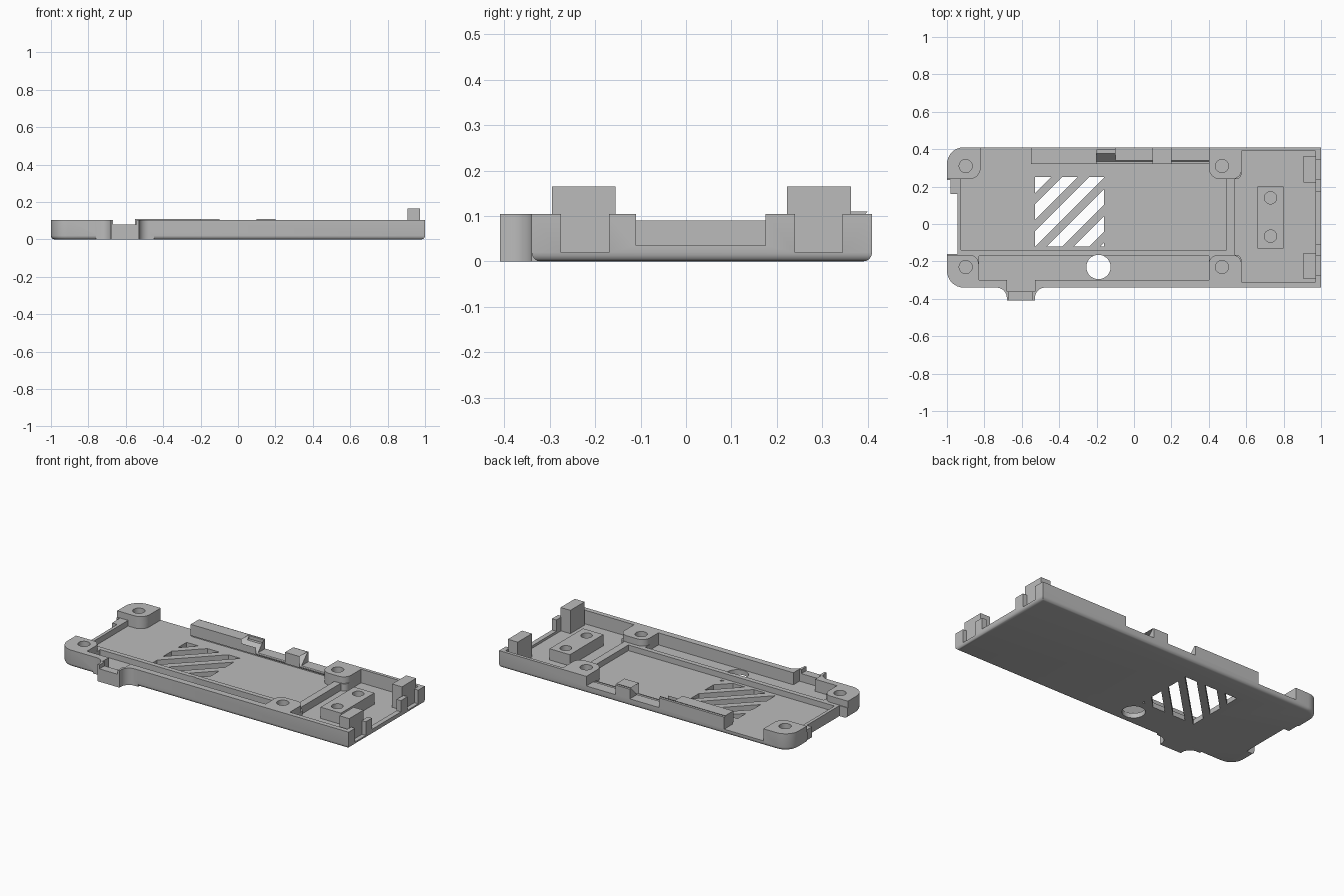
import bpy, bmesh, math
from mathutils import Vector, Matrix

cube = bpy.data.objects.get("Cube")
if cube:
    bpy.data.objects.remove(cube, do_unlink=True)

grey = bpy.data.materials.new("light grey plastic")
grey.use_nodes = True
grey.diffuse_color = (0.5, 0.5, 0.5, 1)
grey.node_tree.nodes["Principled BSDF"].inputs["Base Color"].default_value = (0.5, 0.5, 0.5, 1)

WALL, RIM, FLOOR, HIGH = 0.105, 0.065, 0.03, 0.3


def rounded(points, steps=8):
    """Round each (x, y, radius) corner of an outline."""
    out = []
    for i, p in enumerate(points):
        c = Vector(p[:2])
        r = p[2] if len(p) > 2 else 0
        if not r:
            out.append(c)
            continue
        a = (Vector(points[i - 1][:2]) - c).normalized()
        b = (Vector(points[(i + 1) % len(points)][:2]) - c).normalized()
        centre = c + (a + b) * r
        for k in range(steps + 1):
            t = k / steps * math.pi / 2
            out.append(centre - b * r * math.cos(t) - a * r * math.sin(t))
    return out


def prism(name, points, z0, z1, bottom_bevel=0, matrix=None):
    bm = bmesh.new()
    face = bm.faces.new([bm.verts.new((p[0], p[1], z0)) for p in rounded(points)])
    ext = bmesh.ops.extrude_face_region(bm, geom=[face])
    top = [v for v in ext["geom"] if isinstance(v, bmesh.types.BMVert)]
    bmesh.ops.translate(bm, verts=top, vec=(0, 0, z1 - z0))
    bmesh.ops.recalc_face_normals(bm, faces=bm.faces)
    if bottom_bevel:
        low = [e for e in bm.edges if all(v.co.z == min(w.co.z for w in bm.verts) for v in e.verts)]
        bmesh.ops.bevel(bm, geom=low, offset=bottom_bevel, segments=4, profile=0.5, affect="EDGES")
    if matrix:
        bm.transform(matrix)
        bmesh.ops.recalc_face_normals(bm, faces=bm.faces)
    mesh = bpy.data.meshes.new(name)
    bm.to_mesh(mesh)
    bm.free()
    mesh.materials.append(grey)
    obj = bpy.data.objects.new(name, mesh)
    bpy.context.collection.objects.link(obj)
    return obj


def box(name, x0, x1, y0, y1, z0, z1=HIGH):
    return prism(name, [(x0, y0), (x1, y0), (x1, y1), (x0, y1)], z0, z1)


def cylinder(name, x, y, r, z0, z1=HIGH, matrix=None):
    ring = [(x + r * math.cos(k * math.tau / 40), y + r * math.sin(k * math.tau / 40))
            for k in range(40)]
    return prism(name, ring, z0, z1, matrix=matrix)


def combine(obj, others, operation="DIFFERENCE"):
    """Apply a boolean for every helper, then remove the helper."""
    for other in others:
        other.hide_render = True
        mod = obj.modifiers.new("cut", "BOOLEAN")
        mod.operation, mod.solver, mod.object = operation, "EXACT", other
        bpy.context.view_layer.update()
        graph = bpy.context.evaluated_depsgraph_get()
        mesh = bpy.data.meshes.new_from_object(obj.evaluated_get(graph))
        obj.modifiers.clear()
        obj.data = mesh
        bpy.data.objects.remove(other, do_unlink=True)


# Axis swaps: prism height along x, and along y
ALONG_X = Matrix(((0, 0, 1, 0), (1, 0, 0, 0), (0, 1, 0, 0), (0, 0, 0, 1)))
ALONG_Y = Matrix(((1, 0, 0, 0), (0, 0, 1, 0), (0, 1, 0, 0), (0, 0, 0, 1)))

# Tray block with rounded left corners, plus flared cable spout
tray = prism("tray", [(-1, -0.34, 0.09), (1, -0.34), (1, 0.41), (-1, 0.41, 0.09)], 0, WALL, 0.02)
spout = prism("spout", [(-0.76, -0.3), (-0.76, -0.34), (-0.68, -0.34, 0.055), (-0.68, -0.41),
                        (-0.53, -0.41), (-0.53, -0.34, 0.055), (-0.45, -0.34), (-0.45, -0.3)],
              0, WALL)
combine(tray, [spout], "UNION")

cuts = []
# Space above the inner rims, leaving the four screw posts
cuts.append(prism("upper", [
    (-1.1, -0.165), (-0.83, -0.165, 0.05), (-0.83, -0.3), (0.4, -0.3), (0.4, -0.165, 0.05),
    (0.575, -0.165, 0.05), (0.575, -0.31), (0.97, -0.31), (0.97, 0.39), (0.575, 0.39),
    (0.575, 0.24, 0.05), (0.4, 0.24, 0.06), (0.4, 0.335), (-0.55, 0.335), (-0.55, 0.5),
    (-0.82, 0.5), (-0.82, 0.24, 0.06), (-1.1, 0.24)], RIM, HIGH))
# Main well, open at the back beside the left post
cuts.append(prism("well", [
    (-0.925, -0.14), (0.495, -0.14), (0.495, 0.24), (0.4, 0.24, 0.06), (0.4, 0.33),
    (-0.55, 0.33), (-0.55, 0.5), (-0.82, 0.5), (-0.82, 0.24, 0.06), (-0.925, 0.24)], FLOOR, HIGH))
# Sunken grille panel with sloped sides
cuts.append(prism("panel", [(-0.565, FLOOR + 0.001), (-0.55, 0.02), (-0.145, 0.02),
                            (-0.13, FLOOR + 0.001)], -0.14, 0.33, matrix=ALONG_Y))
# Right-hand bay and front channel
cuts.append(prism("bay", [
    (0.54, -0.165), (0.575, -0.165, 0.03), (0.575, -0.31), (0.97, -0.31), (0.97, 0.39),
    (0.575, 0.39), (0.575, 0.24, 0.03), (0.54, 0.24)], 0.02, HIGH))
cuts.append(box("channel", -0.83, 0.4, -0.3, -0.17, FLOOR))
# Sloped inside of the back wall and its gaps
cuts.append(prism("slope", [(0.32, 0.04), (0.335, 0.04), (0.4, 0.11), (0.32, 0.11)],
                  -0.55, 0.4, matrix=ALONG_X))
for x0, x1, z in ((-0.1, 0.1, 0.045), (0.2, 0.4, 0.045), (-0.2, -0.1, 0.085)):
    cuts.append(box("back_gap", x0, x1, 0.3, 0.5 if z < 0.08 else 0.395, z))
# Left end notch
cuts.append(box("end_notch", -1.1, -0.945, -0.16, 0.16, -0.1))
cuts.append(box("end_step", -1.1, -0.98, 0.15, 0.235, -0.1))
# Right end wall openings
for y0, y1, z in ((-0.275, -0.17, 0.02), (0.24, 0.345, 0.02), (-0.11, 0.175, 0.035)):
    cuts.append(box("end_gap", 0.96, 1.1, y0, y1, z))
# Cable opening and round groove in the spout
cuts.append(box("cable_gap", -0.68, -0.53, -0.36, -0.29, FLOOR))
cuts.append(cylinder("groove", -0.605, 0.08, 0.062, -0.5, -0.32, ALONG_Y))
cuts.append(box("groove_top", -0.667, -0.543, -0.5, -0.32, 0.08))
# Post screw holes and the large through hole
for x in (-0.9, 0.47):
    for y in (-0.23, 0.31):
        cuts.append(cylinder("post_hole", x, y, 0.035, FLOOR))
cuts.append(cylinder("button_hole", -0.19, -0.23, 0.065, -0.1))

# Diagonal grille slots clipped to a square
L = 0.37


def slot_ends(s):
    lo, hi = max(0, s - L), min(s, L)
    return (lo, hi), (hi, lo)


for k in range(6):
    s0, s1 = 0.144 * k + 0.001, min(0.144 * k + 0.085, 2 * L - 0.001)
    (a, b), (c, d) = slot_ends(s0), slot_ends(s1)
    crosses = s0 < L < s1
    uv = [a, b] + ([(L, 0)] if crosses else []) + [d, c] + ([(0, L)] if crosses else [])
    cuts.append(prism("slot", [(u - 0.53, 0.25 - v) for u, v in uv], -0.1, HIGH))
combine(tray, cuts)

# Pedestal with two screw holes
pedestal = box("pedestal", 0.66, 0.8, -0.13, 0.2, 0.015, 0.09)
combine(pedestal, [cylinder("hole", 0.73, y, 0.033, 0.03) for y in (-0.065, 0.14)])

# Upright end lugs with cross holes
parts = [tray, pedestal]
for side, y in (("right", -0.225), ("left", 0.293)):
    lug = box(side + "_lug", 0.905, 0.973, y - 0.07, y + 0.07, 0.015, 0.165)
    combine(lug, [cylinder("hole", y, 0.095, 0.031, 0.8, 1.1, ALONG_X)])
    parts.append(lug)

# Smooth the round surfaces, keep crisp edges
bpy.ops.object.select_all(action="DESELECT")
for obj in parts:
    obj.select_set(True)
bpy.context.view_layer.objects.active = tray
bpy.ops.object.shade_smooth_by_angle(angle=math.radians(30))
